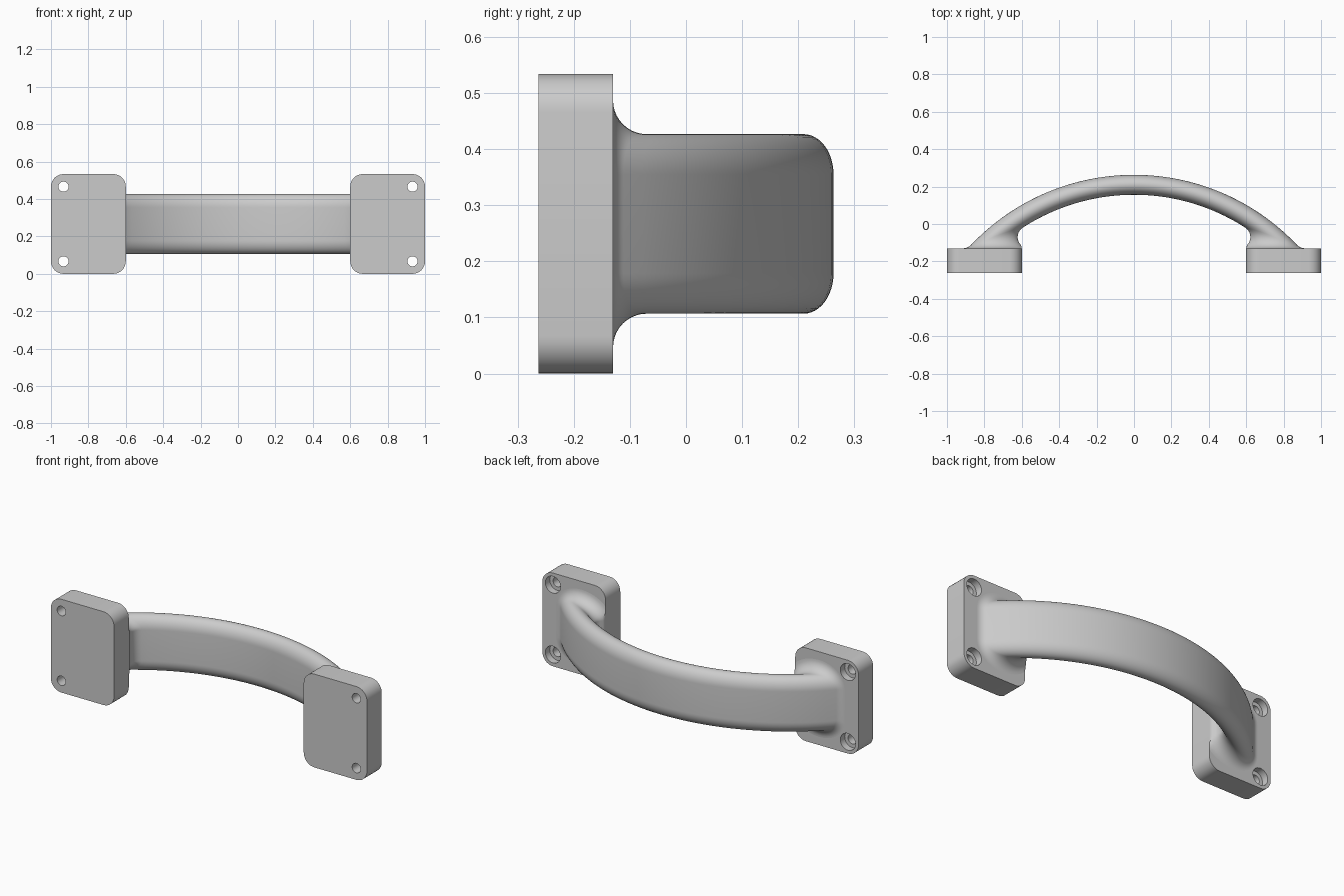
import bpy, bmesh, math
from mathutils import Vector

if "Cube" in bpy.data.objects:
    bpy.data.objects.remove(bpy.data.objects["Cube"])

MID_Z = 0.2667                      # half height of the plates
PLATE_FRONT, PLATE_BACK = -0.263, -0.13
ARC_Y, R_MID = -0.937, 1.1467       # centre and mean radius of the bowed grip
HALF_T, EDGE_Z, HALF_H = 0.0533, 0.072, 0.16
FILLET = 0.06

grey = bpy.data.materials.new("light_grey")
grey.diffuse_color = (0.6, 0.6, 0.6, 1)
grey.use_nodes = True
grey.node_tree.nodes["Principled BSDF"].inputs["Base Color"].default_value = grey.diffuse_color


def make_object(name, bm):
    bmesh.ops.recalc_face_normals(bm, faces=bm.faces[:])
    mesh = bpy.data.meshes.new(name)
    bm.to_mesh(mesh)
    bm.free()
    mesh.materials.append(grey)
    obj = bpy.data.objects.new(name, mesh)
    bpy.context.collection.objects.link(obj)
    return obj


def activate(obj):
    bpy.ops.object.select_all(action='DESELECT')
    obj.select_set(True)
    bpy.context.view_layer.objects.active = obj


def smooth(obj, degrees=35):
    activate(obj)
    bpy.ops.object.shade_smooth_by_angle(angle=math.radians(degrees))


def bridge(bm, rings):
    """Skin a list of closed rings and cap both ends."""
    loops = [[bm.verts.new(p) for p in ring] for ring in rings]
    n = len(loops[0])
    for a, b in zip(loops, loops[1:]):
        for i in range(n):
            j = (i + 1) % n
            bm.faces.new((a[i], a[j], b[j], b[i]))
    bm.faces.new(loops[0])
    bm.faces.new(loops[-1])


# Mounting plate: rounded rectangle with two counterbored screw holes
def mounting_plate(name, side):
    cx, r = 0.8 * side, 0.067
    outline = []
    for k, (sx, sz) in enumerate(((1, 1), (-1, 1), (-1, -1), (1, -1))):
        for i in range(9):
            a = math.pi / 2 * (k + i / 8)
            outline.append((cx + sx * (0.2 - r) + r * math.cos(a),
                            MID_Z + sz * (MID_Z - r) + r * math.sin(a)))
    bm = bmesh.new()
    bridge(bm, [[(x, y, z) for x, z in outline] for y in (PLATE_FRONT, PLATE_BACK)])
    plate = make_object(name, bm)

    bm = bmesh.new()
    steps = ((PLATE_FRONT - 0.05, 0.027), (PLATE_BACK - 0.04, 0.027),
             (PLATE_BACK - 0.04, 0.048), (PLATE_BACK + 0.05, 0.048))
    for z in (0.067, 0.4663):
        bridge(bm, [[(0.933 * side + rad * math.cos(t * math.tau / 32), y,
                      z + rad * math.sin(t * math.tau / 32)) for t in range(32)]
                    for y, rad in steps])
    cutter = make_object("screw_hole_cutter", bm)
    cutter.hide_render = True
    activate(plate)
    mod = plate.modifiers.new("screw_holes", 'BOOLEAN')
    mod.operation, mod.object = 'DIFFERENCE', cutter
    bpy.ops.object.modifier_apply(modifier=mod.name)
    bpy.data.objects.remove(cutter)
    smooth(plate)


mounting_plate("left_plate", -1)
mounting_plate("right_plate", 1)

# Grip cross-section: flat faces with elliptical edges, as (radius, z, normal)
section = []
for k in range(2):
    for i in range(25):
        a = math.pi * (k + i / 24)
        normal = Vector((math.cos(a) / HALF_T, math.sin(a) / EDGE_Z)).normalized()
        shift = (HALF_H - EDGE_Z) * (1 if k == 0 else -1)
        section.append((R_MID + HALF_T * math.cos(a),
                        MID_Z + shift + EDGE_Z * math.sin(a), normal))


# One rail along the grip: arc from the middle, then a fillet flaring to the plate
def rail(radius, z, n, arc_steps=20, fillet_steps=10):
    ball_y = PLATE_BACK + FILLET
    end = math.acos((ball_y - ARC_Y) / (radius + FILLET * n.x))
    points = []
    for i in range(arc_steps + 1):
        a = end * i / arc_steps
        points.append(Vector((radius * math.sin(a), ARC_Y + radius * math.cos(a), z)))
    normal = Vector((n.x * math.sin(end), n.x * math.cos(end), n.y))
    centre = points[-1] + FILLET * normal
    for i in range(1, fillet_steps + 1):
        d = (-normal).slerp(Vector((0, -1, 0)), i / fillet_steps)
        p = centre + FILLET * d
        if p.y < ball_y:            # trim the flare at the plate's inner edge
            p.x = max(p.x, 0.6005)
        points.append(p)
    points.append(Vector((points[-1].x, PLATE_BACK - 0.01, points[-1].z)))
    return points


rails = [rail(*s) for s in section]
half = [list(ring) for ring in zip(*rails)]
mirrored = [[Vector((-p.x, p.y, p.z)) for p in ring] for ring in half[:0:-1]]
bm = bmesh.new()
bridge(bm, mirrored + half)
smooth(make_object("bowed_grip", bm), 40)
